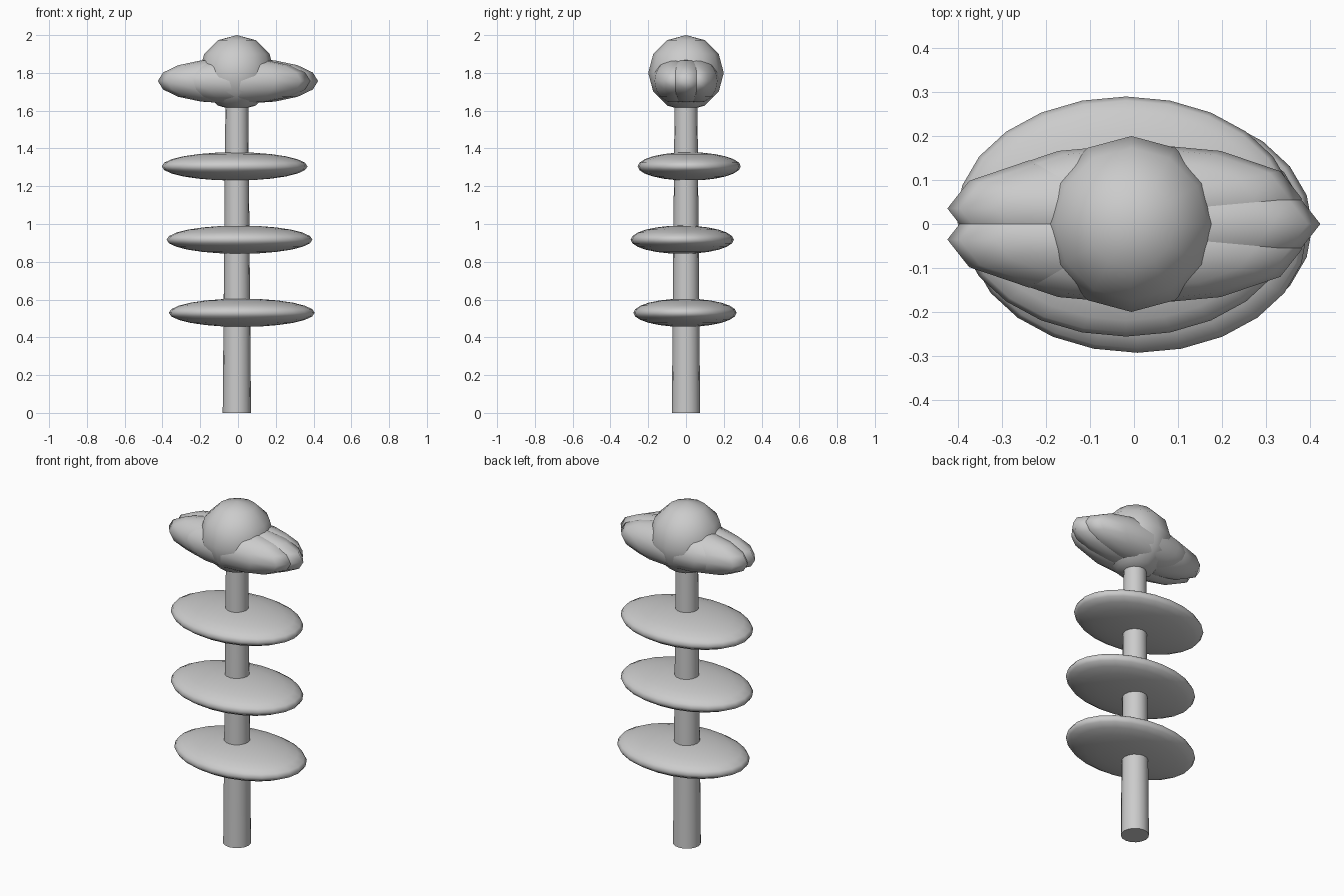
import bpy
from math import cos, sin, radians

if "Cube" in bpy.data.objects:
    bpy.data.objects.remove(bpy.data.objects["Cube"])

CX = -0.006  # stem axis offset that keeps the whole model centred


def smooth(obj, angle=40):
    bpy.ops.object.select_all(action='DESELECT')
    obj.select_set(True)
    bpy.context.view_layer.objects.active = obj
    bpy.ops.object.shade_smooth_by_angle(angle=radians(angle))


def ellipsoid(name, loc, size, segments, rings):
    bpy.ops.mesh.primitive_uv_sphere_add(segments=segments, ring_count=rings, radius=1, location=loc)
    obj = bpy.context.object
    obj.name = name
    obj.scale = size
    bpy.ops.object.transform_apply(location=False, rotation=False, scale=True)
    smooth(obj, 80)
    return obj


# Tapered stem
bpy.ops.mesh.primitive_cone_add(vertices=16, radius1=0.075, radius2=0.06, depth=1.7,
                                location=(CX, 0, 0.85))
stem = bpy.context.object
stem.name = "stem"
smooth(stem)

# Flat oval leaves, each slightly off the stem axis
for i, (x, y, z) in enumerate([(0.020, -0.005, 0.53), (0.008, -0.020, 0.917), (-0.018, 0.017, 1.305)]):
    ellipsoid(f"leaf_{i + 1}", (x, y, z), (0.386, 0.273, 0.075), 24, 12)

# Overlapping long petals on a small ring
for i in range(5):
    a = radians(72 * i)
    ellipsoid(f"petal_{i + 1}", (CX + 0.06 * cos(a), 0.06 * sin(a), 1.757),
              (0.37, 0.126, 0.118), 12, 8)

# Round flower centre
ellipsoid("flower_centre", (CX, 0, 1.8), (0.2, 0.2, 0.2), 12, 6)
